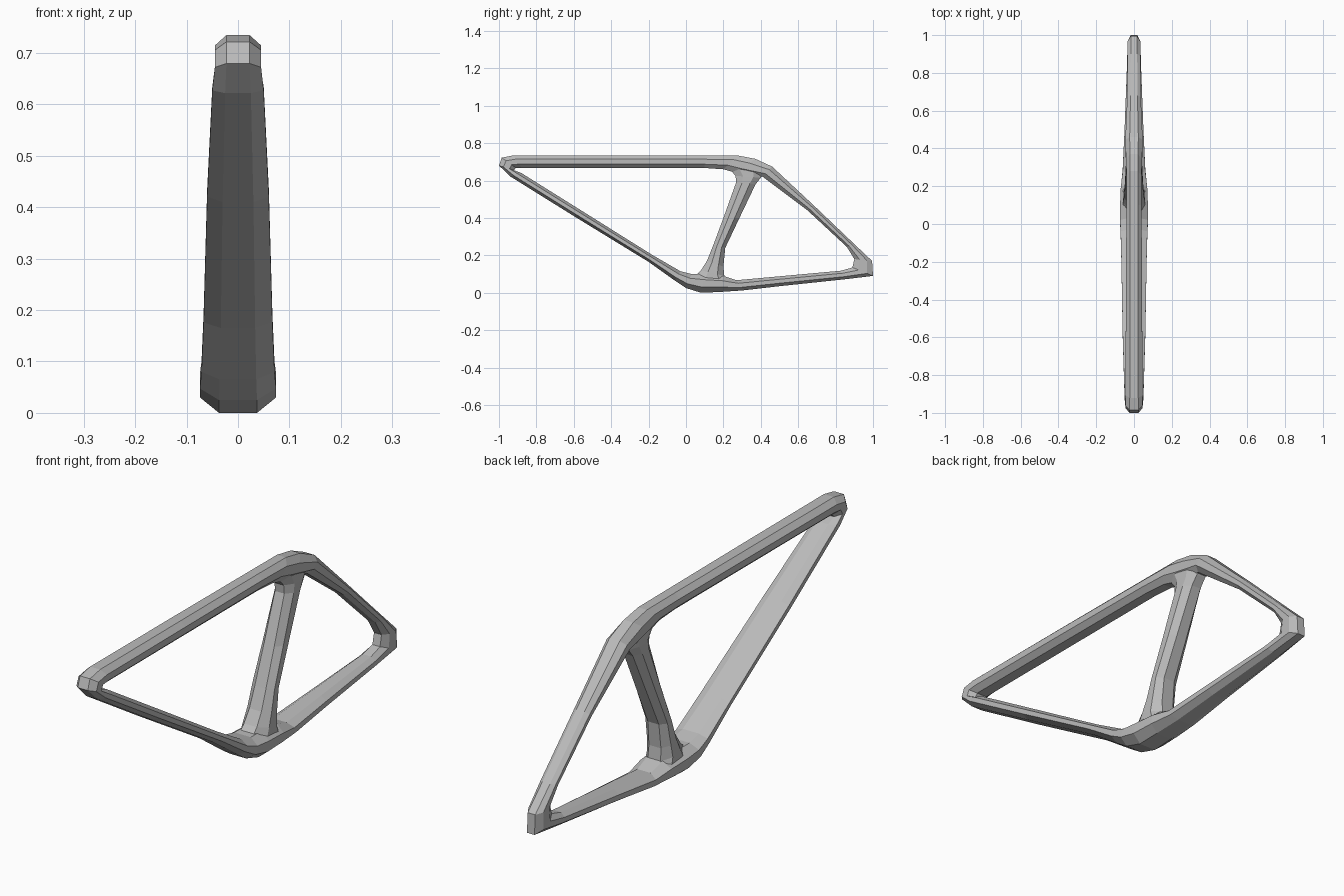
import bpy
import bmesh

cube = bpy.data.objects.get("Cube")
if cube:
    bpy.data.objects.remove(cube, do_unlink=True)

# One plain grey for the whole frame
grey = bpy.data.materials.new("frame_grey")
grey.use_nodes = True
tone = (0.5, 0.5, 0.5, 1)
grey.diffuse_color = tone
grey.node_tree.nodes["Principled BSDF"].inputs["Base Color"].default_value = tone

# Chamfered tube section: (share of the way from outer to inner edge, share of half width)
SECTION = [(0, -.5), (0, .5), (.3, 1), (.7, 1), (1, .5), (1, -.5), (.7, -1), (.3, -1)]


def loft(name, stations, closed=False):
    """Skin the section along stations of (outer y, outer z, inner y, inner z, half width)."""
    bm = bmesh.new()
    rings = []
    for oy, oz, iy, iz, half in stations:
        rings.append([bm.verts.new((half * side, oy + (iy - oy) * t, oz + (iz - oz) * t))
                      for t, side in SECTION])
    pairs = list(zip(rings, rings[1:]))
    if closed:
        pairs.append((rings[-1], rings[0]))
    else:
        bm.faces.new(rings[0])
        bm.faces.new(rings[-1])
    count = len(SECTION)
    for a, b in pairs:
        for i in range(count):
            j = (i + 1) % count
            bm.faces.new((a[i], a[j], b[j], b[i]))
    bmesh.ops.recalc_face_normals(bm, faces=bm.faces)
    mesh = bpy.data.meshes.new(name)
    bm.to_mesh(mesh)
    bm.free()
    mesh.materials.append(grey)
    obj = bpy.data.objects.new(name, mesh)
    bpy.context.collection.objects.link(obj)
    return obj


# Stretches of the outer loop, in order around the frame
head = [
    (-1, .68, -.92, .655, .045),
    (-.985, .722, -.91, .668, .045),
    (-.92, .735, -.88, .668, .045),
]
top_tube = [
    (-.4, .735, -.4, .668, .043),
    (.1, .734, .1, .667, .04),
    (.28, .733, .2, .66, .04),
    (.37, .716, .27, .64, .042),
]
seat_stay = [
    (.46, .675, .41, .62, .046),
    (.68, .47, .65, .44, .036),
    (.9, .26, .86, .245, .034),
]
rear_dropout = [
    (.995, .17, .9, .18, .034),
    (1, .09, .89, .135, .034),
]
chain_stay = [
    (.85, .072, .83, .118, .037),
    (.5, .035, .5, .088, .05),
    (.3, .012, .27, .067, .06),
]
crank_shell = [
    (.18, .004, .2, .09, .07),
    (.08, 0, .1, .1, .074),
    (0, .025, .03, .1, .074),
]
down_tube = [
    (-.06, .065, -.03, .115, .071),
    (-.2, .165, -.18, .202, .067),
    (-.6, .41, -.57, .446, .06),
    (-.94, .622, -.88, .64, .05),
]
loft("outer_frame_loop", head + top_tube + seat_stay + rear_dropout
     + chain_stay + crank_shell + down_tube, closed=True)

# Seat tube with flared joints at both ends
loft("seat_tube", [
    (.04, .08, .24, .05, .06),
    (.08, .12, .205, .09, .058),
    (.112, .17, .2, .14, .054),
    (.144, .25, .21, .24, .05),
    (.2, .4, .286, .4, .046),
    (.268, .59, .372, .58, .042),
    (.265, .625, .4, .615, .041),
    (.23, .665, .42, .65, .039),
])
